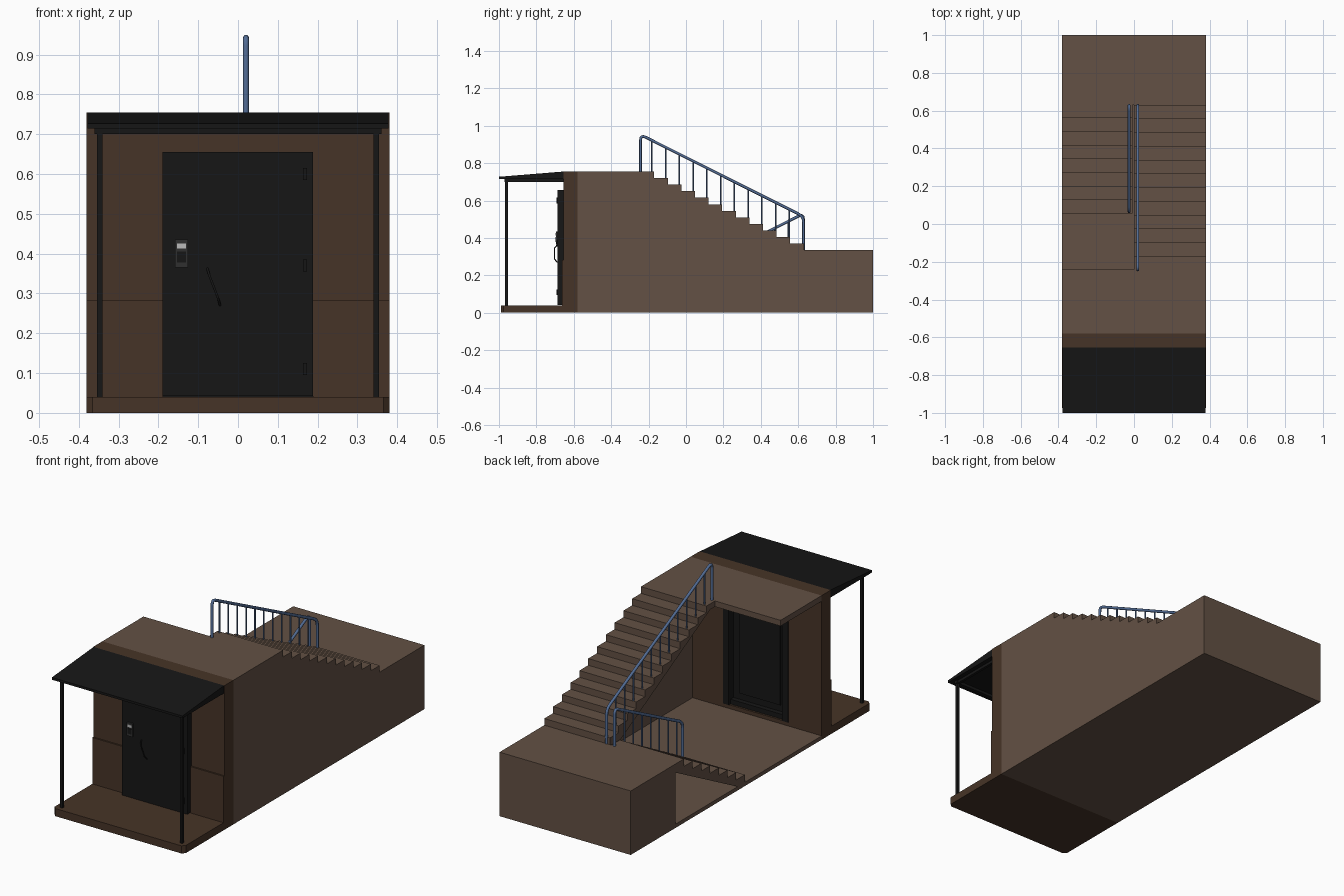
import bpy, bmesh, math
from mathutils import Vector

if "Cube" in bpy.data.objects:
    bpy.data.objects.remove(bpy.data.objects["Cube"])


def material(name, rgb):
    m = bpy.data.materials.new(name)
    m.diffuse_color = (*rgb, 1)
    m.use_nodes = True
    m.node_tree.nodes["Principled BSDF"].inputs["Base Color"].default_value = m.diffuse_color
    return m


CONCRETE = material("concrete", (0.125, 0.082, 0.058))
BROWN = material("brown_wall", (0.062, 0.034, 0.020))
BLACK = material("black_metal", (0.008, 0.008, 0.008))
BLUE = material("blue_rail", (0.085, 0.15, 0.30))
GREY = material("dark_grey", (0.03, 0.03, 0.03))
LIGHT = material("light_grey", (0.5, 0.5, 0.5))


def finish(name, bm, mat):
    bmesh.ops.recalc_face_normals(bm, faces=bm.faces)
    me = bpy.data.meshes.new(name)
    bm.to_mesh(me)
    bm.free()
    ob = bpy.data.objects.new(name, me)
    bpy.context.collection.objects.link(ob)
    me.materials.append(mat)
    return ob


def prism(name, profile, x0, x1, mat):
    """Extrude a (y, z) profile along x."""
    bm = bmesh.new()
    face = bm.faces.new([bm.verts.new((x0, y, z)) for y, z in profile])
    ext = bmesh.ops.extrude_face_region(bm, geom=[face])["geom"]
    bmesh.ops.translate(bm, vec=(x1 - x0, 0, 0),
                        verts=[v for v in ext if isinstance(v, bmesh.types.BMVert)])
    return finish(name, bm, mat)


def box(name, x0, x1, y0, y1, z0, z1, mat):
    return prism(name, [(y0, z0), (y1, z0), (y1, z1), (y0, z1)], x0, x1, mat)


def tube(name, points, radius, mat):
    cu = bpy.data.curves.new(name, 'CURVE')
    cu.dimensions = '3D'
    cu.bevel_depth = radius
    cu.bevel_resolution = 2
    cu.use_fill_caps = True
    sp = cu.splines.new('POLY')
    sp.points.add(len(points) - 1)
    for p, co in zip(sp.points, points):
        p.co = (*co, 1)
    ob = bpy.data.objects.new(name, cu)
    bpy.context.collection.objects.link(ob)
    cu.materials.append(mat)
    bpy.ops.object.select_all(action='DESELECT')
    ob.select_set(True)
    bpy.context.view_layer.objects.active = ob
    bpy.ops.object.convert(target='MESH')
    bpy.ops.object.shade_smooth_by_angle(angle=math.radians(50))
    return ob


def rounded(points, r, steps=4):
    """Round the inner corners of a polyline."""
    pts = [Vector(p) for p in points]
    out = [pts[0]]
    for a, b, c in zip(pts, pts[1:], pts[2:]):
        s, e = b + (a - b).normalized() * r, b + (c - b).normalized() * r
        for i in range(steps + 1):
            t = i / steps
            out.append(s * (1 - t) ** 2 + b * 2 * t * (1 - t) + e * t * t)
    return out + [pts[-1]]


W, TOP, MID, FLOOR = 0.38, 0.755, 0.335, 0.02
RUN = 0.8 / 11


def steps(y_start, z_start, count, rise):
    """Descending step outline travelling from y_start, run signed by rise order."""
    pts = []
    for i in range(count):
        y = y_start + i * RUN
        pts += [(y, z_start - i * rise), (y, z_start - (i + 1) * rise)]
    return pts


# Ground slab, mid landing and upper landing
box("floor_slab", -W, W, -0.58, 0.63, 0, FLOOR, CONCRETE)
box("mid_landing", -W, W, 0.63, 1.0, 0, MID, CONCRETE)
box("upper_landing", -W, 0.0, -0.58, -0.24, 0.725, TOP, CONCRETE)

# Upper flight with sloped underside, and the side wall that follows it
upper = steps(-0.17, TOP, 12, (TOP - MID) / 12)
prism("upper_flight", [(-0.58, TOP)] + upper +
      [(0.63, 0.28), (-0.20, 0.725), (-0.58, 0.725)], 0.0, W - 0.012, CONCRETE)
prism("side_wall", [(-0.58, TOP)] + upper + [(0.63, 0), (-0.58, 0)],
      W - 0.012, W, CONCRETE)

# Lower flight, open underneath
rise = (MID - FLOOR) / 8
lower = [(0.63, MID)]
for i in range(8):
    y = 0.56 - i * 0.0721
    lower += [(y, MID - i * rise), (y, MID - (i + 1) * rise)]
prism("lower_flight", lower + [(0.116, FLOOR), (0.63, 0.29)], -W, -0.008, CONCRETE)

# Front wall around the doorway, with a lower panel on each side
D, DT = 0.188, 0.655
box("wall_lintel", -W, W, -0.655, -0.58, DT, TOP, BROWN)
for s, side in ((-1, "left"), (1, "right")):
    a, b = sorted((s * D, s * W))
    box("wall_" + side, a, b, -0.655, -0.58, 0, DT, BROWN)
    box("wall_panel_" + side, a, b, -0.663, -0.655, 0.04, 0.283, BROWN)
box("door_sill", -D, D, -0.655, -0.58, 0, 0.04, BROWN)

# Porch base with chamfered front corners
bm = bmesh.new()
outline = [(-W, -0.655), (-W, -0.975), (-0.365, -0.99), (0.365, -0.99), (W, -0.975), (W, -0.655)]
f = bm.faces.new([bm.verts.new((x, y, 0)) for x, y in outline])
g = bmesh.ops.extrude_face_region(bm, geom=[f])["geom"]
bmesh.ops.translate(bm, vec=(0, 0, 0.04), verts=[v for v in g if isinstance(v, bmesh.types.BMVert)])
finish("porch_base", bm, BROWN)

# Door leaf, inner frame and inner panel
box("door_leaf", -D - 0.002, D, -0.688, -0.655, 0.042, DT, BLACK)
box("door_core", -D, D, -0.655, -0.615, 0.04, DT, BLACK)
for s, side in ((-1, "left"), (1, "right")):
    a, b = sorted((s * 0.155, s * D))
    box("door_frame_" + side, a, b, -0.615, -0.575, 0.04, DT, BLACK)
box("door_frame_top", -0.155, 0.155, -0.615, -0.575, DT - 0.033, DT, BLACK)
box("door_frame_bottom", -0.155, 0.155, -0.615, -0.59, 0.04, 0.065, BLACK)
box("door_inner_panel", -0.12, 0.12, -0.615, -0.608, 0.10, 0.585, BLACK)
for i, z in enumerate((0.11, 0.37, 0.60)):
    box("hinge_%d" % i, D - 0.025, D - 0.015, -0.693, -0.688, z - 0.015, z + 0.015, BLACK)

# Keypad and slanted pull handle
box("keypad", -0.158, -0.125, -0.695, -0.688, 0.365, 0.435, GREY)
box("keypad_screen", -0.153, -0.130, -0.697, -0.695, 0.413, 0.426, LIGHT)
box("keypad_buttons", -0.153, -0.130, -0.697, -0.695, 0.378, 0.406, BLACK)
tube("door_handle", rounded([(-0.077, -0.688, 0.363), (-0.072, -0.704, 0.345),
                             (-0.050, -0.704, 0.288), (-0.045, -0.688, 0.27)], 0.008),
     0.003, BLACK)

# Sloped canopy with its supporting frame and posts
prism("canopy_roof", [(-1.0, 0.715), (-0.655, 0.715), (-0.655, TOP), (-1.0, 0.727)],
      -0.378, 0.378, BLACK)
box("canopy_front_beam", -0.36, 0.36, -0.97, -0.95, 0.70, 0.715, BLACK)
box("canopy_back_beam", -0.36, 0.36, -0.675, -0.655, 0.70, 0.715, BLACK)
for s, side in ((-1, "left"), (1, "right")):
    x = s * 0.347
    box("canopy_side_beam_" + side, x - 0.007, x + 0.007, -0.95, -0.675, 0.70, 0.715, BLACK)
    box("canopy_post_" + side, x - 0.007, x + 0.007, -0.967, -0.953, 0.04, 0.70, BLACK)


# Handrails with balusters
def railing(name, x, y_top, z_base, z_top, y_low, z_low_base, z_low, balusters):
    a, b = (y_top, z_top), (y_low, z_low)
    tube(name + "_handrail", rounded([(x, y_top, z_base), (x, *a), (x, *b),
                                      (x, y_low, z_low_base)], 0.03), 0.0075, BLUE)
    for i, (y, z) in enumerate(balusters):
        t = (y - a[0]) / (b[0] - a[0])
        tube("%s_baluster_%d" % (name, i), [(x, y, z), (x, y, a[1] + t * (b[1] - a[1]))],
             0.004, BLUE)


up_rise = (TOP - MID) / 12
railing("upper", 0.020, -0.243, TOP, 0.952, 0.628, MID, 0.515,
        [(-0.182 + i * RUN * 1.01, TOP - i * up_rise) for i in range(11)])
railing("lower", -0.026, 0.628, MID, 0.53, 0.065, FLOOR + rise, 0.245,
        [(0.56 - (i + 0.2) * 0.0721, MID - (i + 1) * rise) for i in range(7)])
